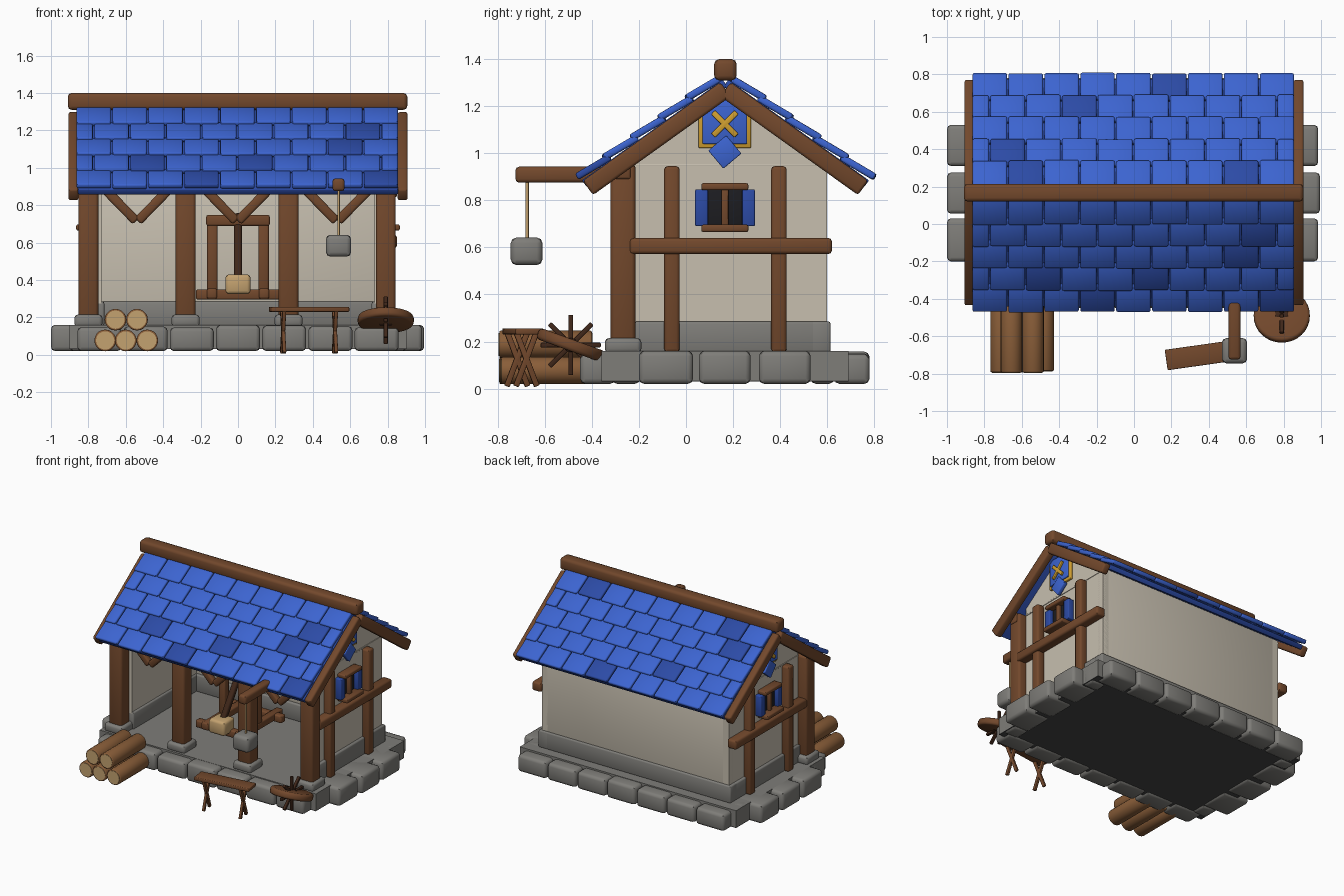
import bpy, bmesh, math, random
from mathutils import Vector, Matrix, Euler

if "Cube" in bpy.data.objects:
    bpy.data.objects.remove(bpy.data.objects["Cube"])

random.seed(4)


def material(name, r, g, b):
    m = bpy.data.materials.new(name)
    m.diffuse_color = (r, g, b, 1)
    m.use_nodes = True
    m.node_tree.nodes["Principled BSDF"].inputs["Base Color"].default_value = m.diffuse_color
    return m


WOOD = material("wood", .17, .065, .025)
DARKWOOD = material("dark_wood", .05, .02, .01)
LOG = material("log_bark", .25, .11, .04)
CUT = material("cut_wood", .55, .36, .16)
PLASTER = material("plaster", .57, .52, .43)
STONE = material("stone", .21, .205, .19)
UNDER = material("underside", .06, .06, .06)
BLUE = material("roof_blue", .045, .127, .63)
DEEP = material("deep_blue", .025, .07, .38)
GOLD = material("gold", .64, .35, .03)
BLACK = material("window_dark", .012, .012, .015)


def finish(name, bm, mat, matrix=Matrix()):
    me = bpy.data.meshes.new(name)
    bmesh.ops.recalc_face_normals(bm, faces=bm.faces)
    bm.to_mesh(me)
    bm.free()
    ob = bpy.data.objects.new(name, me)
    ob.matrix_world = matrix
    me.materials.append(mat)
    bpy.context.collection.objects.link(ob)
    return ob


def box(name, c, size, mat, rot=(0, 0, 0), bevel=.01, q=None):
    bm = bmesh.new()
    bmesh.ops.create_cube(bm, size=1)
    bmesh.ops.scale(bm, vec=size, verts=bm.verts)
    b = min(bevel, min(size) * .4)
    if b > 0:
        bmesh.ops.bevel(bm, geom=bm.edges[:], offset=b, segments=2, profile=.5, affect='EDGES')
    r = q.to_matrix() if q else Euler(rot).to_matrix()
    return finish(name, bm, mat, Matrix.Translation(c) @ r.to_4x4())


def span(name, lo, hi, mat, bevel=.01):
    lo, hi = Vector(lo), Vector(hi)
    size = Vector([abs(d) for d in hi - lo])
    return box(name, (lo + hi) / 2, size, mat, bevel=bevel)


def beam(name, a, b, w, t, mat=WOOD, bevel=.012):
    a, b = Vector(a), Vector(b)
    d = b - a
    return box(name, (a + b) / 2, (w, t, d.length), mat, bevel=bevel, q=d.to_track_quat('Z', 'Y'))


def cylinder(name, a, b, r, mat, sides=20, bevel=.006):
    a, b = Vector(a), Vector(b)
    d = b - a
    bm = bmesh.new()
    bmesh.ops.create_cone(bm, cap_ends=True, segments=sides, radius1=r, radius2=r, depth=d.length)
    if bevel:
        rim = [e for e in bm.edges if abs(e.verts[0].co.z - e.verts[1].co.z) < 1e-5]
        bmesh.ops.bevel(bm, geom=rim, offset=bevel, segments=2, profile=.5, affect='EDGES')
    m = Matrix.Translation((a + b) / 2) @ d.to_track_quat('Z', 'Y').to_matrix().to_4x4()
    return finish(name, bm, mat, m)


# foundation: floor slab and loose perimeter stones
span("floor_slab", (-.9, -.36, .035), (.9, .69, .16), STONE, 0)
span("slab_underside", (-.9, -.36, .03), (.9, .69, .036), UNDER, 0)
for i in range(7):
    x = (i - 3) * .247
    for name, y in (("front_stone", -.375), ("back_stone", .705)):
        h = random.uniform(.125, .14)
        box(name, (x, y, .02 + h / 2), (.235, .15, h), STONE, bevel=.022)
for s in (-1, 1):
    for y, w, out in ((-.255, .12, .9), (-.085, .23, .985), (.165, .22, .995), (.42, .22, .985), (.58, .1, .9)):
        if s < 0 and out > .95:
            out = 1.0
        span("side_stone", (s * .78, y - w / 2, .02), (s * out, y + w / 2, .16), STONE, .022)

# walls with gable ends, and stone plinth
span("back_wall", (-.78, .55, .16), (.78, .6, .97), PLASTER, .004)
span("back_plinth", (-.8, .53, .155), (.8, .615, .285), STONE, .01)
for s in (-1, 1):
    bm = bmesh.new()
    prof = [(-.22, .16), (.6, .16), (.6, .965), (.165, 1.285), (-.22, 1.005)]
    f = bm.faces.new([bm.verts.new((s * .73, y, z)) for y, z in prof])
    g = bmesh.ops.extrude_face_region(bm, geom=[f])
    bmesh.ops.translate(bm, vec=(s * .05, 0, 0), verts=[v for v in g['geom'] if isinstance(v, bmesh.types.BMVert)])
    finish("gable_wall", bm, PLASTER)
    span("side_plinth", (s * .715, -.22, .155), (s * .8, .615, .285), STONE, .01)
    span("gable_seam", (s * .77, -.22, .945), (s * .784, .6, .955), PLASTER, .002)
    # side timber framing
    for y in (-.06, .395):
        span("side_stud", (s * .77, y - .033, .155), (s * .835, y + .033, .945), WOOD, .014)
    span("side_rail", (s * .775, -.24, .572), (s * .85, .62, .64), WOOD, .014)
    # window with shutters
    span("window_pane", (s * .775, .08, .69), (s * .80, .25, .85), BLACK, .002)
    span("window_mullion", (s * .78, .15, .69), (s * .825, .18, .85), WOOD, .005)
    for y in (.066, .266):
        span("shutter", (s * .78, y - .027, .69), (s * .83, y + .027, .847), DEEP, .006)
    span("window_lintel", (s * .78, .065, .843), (s * .85, .265, .873), WOOD, .008)
    span("window_sill", (s * .78, .065, .665), (s * .865, .265, .697), WOOD, .008)
    # gable shield ornament
    span("shield_frame", (s * .775, .053, 1.022), (s * .80, .277, 1.235), GOLD, .006)
    span("shield_panel", (s * .78, .07, 1.04), (s * .812, .26, 1.235), BLUE, .005)
    box("shield_tip", (s * .805, .165, 1.005), (.03, .1, .1), BLUE, (math.radians(40), 0, 0), .005)
    for a in (-45, 45):
        box("shield_cross", (s * .818, .165, 1.125), (.016, .024, .14), GOLD, (math.radians(a), 0, 0), .004)

# front posts, header and V braces
for x in (-.8, -.28, .27, .79):
    span("front_post", (x - .053, -.32, .2), (x + .053, -.215, .955), WOOD, .016)
    span("post_footing", (x - .075, -.345, .15), (x + .075, -.19, .215), STONE, .018)
span("front_header", (-.85, -.305, .89), (.85, -.235, .96), WOOD)
for x in (-.54, -.005, .53):
    for s in (-1, 1):
        beam("brace", (x + s * .2, -.27, .915), (x + s * .005, -.27, .715), .045, .05)

# roof: slabs, shingles, bargeboards and ridge beam
ANG = math.radians(35.6)
CA, SA = math.cos(ANG), math.sin(ANG)
RY = .168
for s in (-1, 1):
    def on_slope(x, d, n, s=s):
        return Vector((x, RY + s * (d * CA + n * SA), 1.30 - d * SA + n * CA))
    box("roof_slab", on_slope(0, .37, 0), (1.71, .735, .035), DEEP, (-s * ANG, 0, 0), .005)
    tilt = (-s * (ANG - math.radians(5)), 0, 0)
    for row in range(5):
        start = -.863 - (.097 if row % 2 else 0)
        for k in range(10 if row % 2 else 9):
            x0 = max(start + k * .192, -.863)
            x1 = min(start + (k + 1) * .192, .863) - .008
            if x1 - x0 < .03:
                continue
            mat = DEEP if random.random() < .1 else BLUE
            d = .092 + row * .144 + random.uniform(-.004, .004)
            box("shingle", on_slope((x0 + x1) / 2, d, .036), (x1 - x0, .165, .03), mat, tilt, .009)
    for x in (-.88, .88):
        beam("bargeboard", (x, RY, 1.272), (x, RY + s * .585, .853), .055, .075)
span("ridge_beam", (-.91, .12, 1.31), (.905, .215, 1.4), WOOD, .02)

# hoist: arm, rope and hanging weight
span("hoist_arm", (.505, -.725, .875), (.57, -.3, .943), WOOD, .016)
cylinder("hoist_rope", (.538, -.675, .63), (.538, -.675, .89), .007, CUT, 8, 0)
span("hoist_weight", (.47, -.745, .525), (.605, -.61, .642), STONE, .024)

# throwing engine under the roof
for y in (-.16, .22):
    span("engine_cross_beam", (-.225, y - .027, .295), (.225, y + .027, .35), WOOD)
for s in (-1, 1):
    span("engine_rail", (s * .112, -.2, .3), (s * .167, .3, .355), WOOD)
    span("engine_upright", (s * .11, .0, .34), (s * .165, .055, .71), WOOD)
span("engine_lintel", (-.17, -.005, .69), (.17, .06, .747), WOOD)
beam("engine_arm", (0, -.19, .39), (0, .06, .75), .042, .042, DARKWOOD)
span("engine_bucket", (-.067, -.26, .325), (.067, -.13, .43), CUT, .018)

# stack of logs
for x, z in ((-.71, .077), (-.6, .077), (-.485, .077), (-.655, .188), (-.54, .188)):
    y = -.785 - random.uniform(0, .01)
    cylinder("log", (x, y, z), (x, -.4, z), .058, LOG)
    for e in (y - .003, -.397):
        cylinder("log_end", (x, e, z), (x, e + .006 * (1 if e < -.5 else -1), z), .049, CUT, 20, 0)

# trestle bench, turned slightly
TURN = Matrix.Translation((.38, -.698, 0)) @ Matrix.Rotation(math.radians(8), 4, 'Z')
box("bench_top", TURN @ Vector((0, 0, .243)), (.42, .11, .026), WOOD, (0, 0, math.radians(8)), .005)
for x in (-.14, .14):
    for s in (-1, 1):
        beam("bench_leg", TURN @ Vector((x, s * .042, .236)), TURN @ Vector((x, -s * .045, .01)), .02, .024, WOOD, .004)

# leaning wheel with upright spokes
hub = Vector((.79, -.49, .185))
axis = Vector((0, math.sin(math.radians(20)), math.cos(math.radians(20))))
cylinder("wheel", hub - axis * .025, hub + axis * .025, .15, WOOD, 32, .015)
for k in range(4):
    a = k * math.pi / 4
    d = Vector((0, math.cos(a), math.sin(a))) * .128
    beam("wheel_spoke", hub - d, hub + d, .022, .02, DARKWOOD, .004)
cylinder("wheel_hub", hub - Vector((.035, 0, 0)), hub + Vector((.035, 0, 0)), .03, DARKWOOD, 16)

bpy.ops.object.select_all(action='SELECT')
bpy.context.view_layer.objects.active = bpy.data.objects["ridge_beam"]
bpy.ops.object.shade_smooth_by_angle(angle=math.radians(46))
